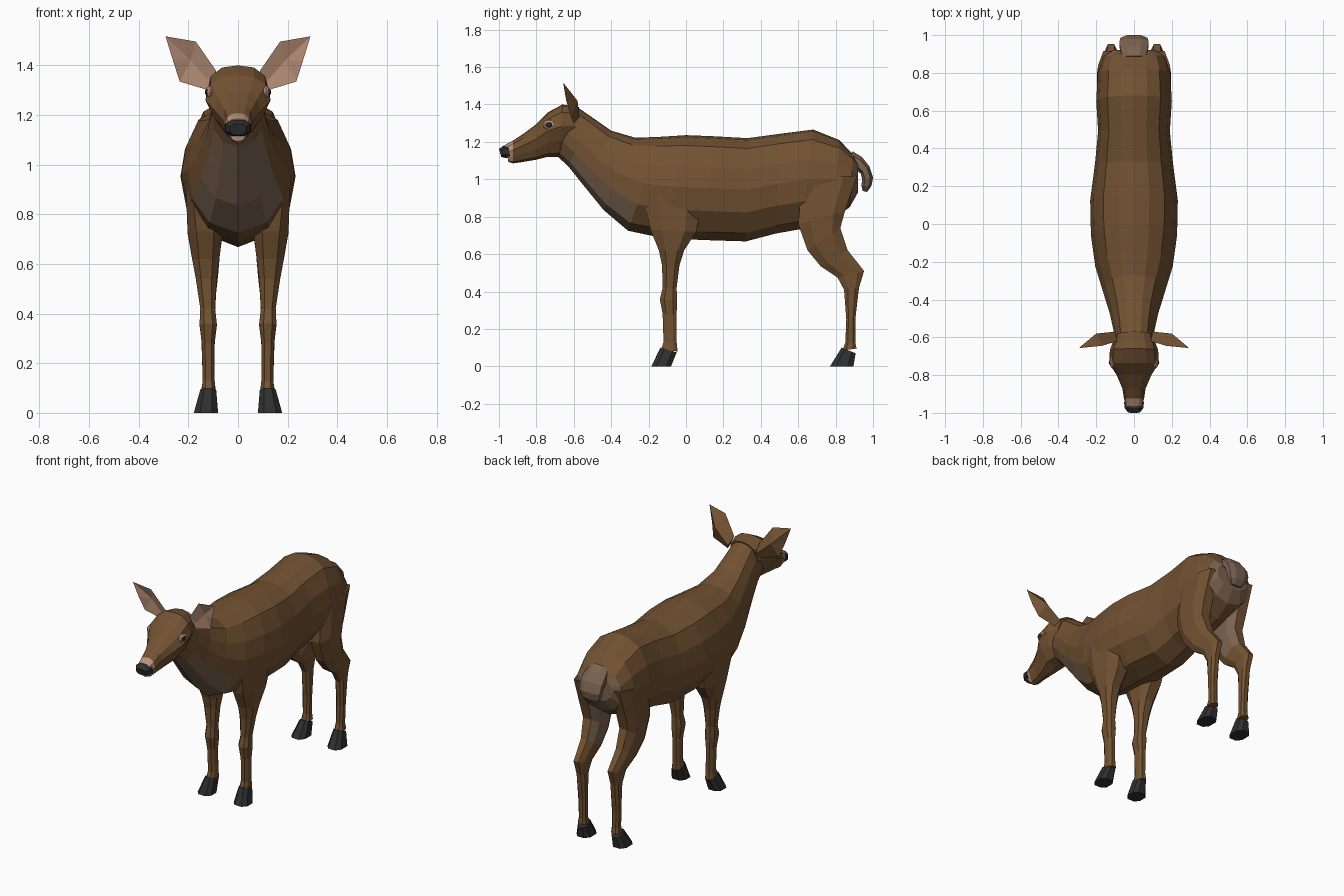
import bpy, bmesh
from mathutils import Vector


def material(name, rgb):
    m = bpy.data.materials.new(name)
    m.diffuse_color = (*rgb, 1)
    return m


BROWN = material("brown_coat", (0.17, 0.085, 0.032))
PALE = material("pale_coat", (0.20, 0.125, 0.08))
PINK = material("pink_skin", (0.50, 0.29, 0.20))
DARK = material("dark_horn", (0.028, 0.028, 0.03))

# Half cross-sections: (fraction from first edge to second, fraction of half width)
TORSO = [(0, 0), (.02, .35), (.1, .7), (.3, .92), (.5, 1), (.72, .9), (.92, .55), (1, 0)]
SKULL = [(0, 0), (.03, .5), (.15, .85), (.42, 1), (.7, .75), (.93, .45), (1, 0)]
OCTAGON = [(0, .5), (.25, 1), (.75, 1), (1, .5)]


def finish(name, bm, mats, second=None, mirror=False):
    bmesh.ops.recalc_face_normals(bm, faces=bm.faces)
    if second:
        for f in bm.faces:
            f.normal_update()
            f.material_index = int(second(f.calc_center_median(), f.normal))
    me = bpy.data.meshes.new(name)
    bm.to_mesh(me)
    bm.free()
    for m in mats:
        me.materials.append(m)
    ob = bpy.data.objects.new(name, me)
    bpy.context.collection.objects.link(ob)
    if mirror:
        ob.modifiers.new("mirror", 'MIRROR')
    return ob


def loft(name, profile, rings, mats, second=None, mirror=False):
    """Each ring: first edge (y, z), second edge (y, z), x from, x to."""
    bm = bmesh.new()
    section = profile + [(u, -w) for u, w in reversed(profile) if w]
    loops = []
    for ay, az, by, bz, x0, x1 in rings:
        xc, hw = (x0 + x1) / 2, (x1 - x0) / 2
        loops.append([bm.verts.new((xc + hw * w, ay + (by - ay) * u, az + (bz - az) * u))
                      for u, w in section])
    n = len(section)
    for a, b in zip(loops, loops[1:]):
        for i in range(n):
            j = (i + 1) % n
            bm.faces.new((a[i], a[j], b[j], b[i]))
    bm.faces.new(loops[0])
    bm.faces.new(loops[-1])
    return finish(name, bm, mats, second, mirror)


def centred(rings):
    return [(*r[:4], -r[4], r[4]) for r in rings]


# Neck and torso, with paler throat and rump patch
loft("neck_and_torso", TORSO, centred([
    (-.58, 1.385, -.69, 1.125, .10),
    (-.50, 1.33, -.63, 1.07, .108),
    (-.40, 1.26, -.55, .97, .128),
    (-.27, 1.222, -.44, .835, .165),
    (-.14, 1.227, -.31, .725, .205),
    (0, 1.236, -.12, .685, .228),
    (.15, 1.23, .10, .675, .232),
    (.33, 1.22, .32, .668, .206),
    (.50, 1.243, .48, .71, .19),
    (.68, 1.266, .62, .735, .20),
    (.82, 1.21, .78, .785, .192),
    (.895, 1.13, .875, .85, .168),
    (.92, 1.09, .92, .93, .115)]),
    [BROWN, PALE],
    lambda c, n: (c.y < -.25 and n.y < -.45) or (c.y > .86 and n.y > .6 and c.z < 1.08))

# Head, muzzle and nose
loft("head", SKULL, centred([
    (-.57, 1.385, -.62, 1.15, .10),
    (-.66, 1.40, -.68, 1.12, .128),
    (-.735, 1.36, -.74, 1.12, .131),
    (-.80, 1.295, -.80, 1.105, .092),
    (-.87, 1.243, -.87, 1.093, .062),
    (-.925, 1.207, -.925, 1.085, .053)]), [BROWN])
loft("muzzle", SKULL, centred([
    (-.925, 1.207, -.925, 1.085, .053),
    (-.965, 1.185, -.95, 1.093, .047)]), [PINK])
loft("nose", OCTAGON, centred([
    (-.95, 1.18, -.94, 1.115, .052),
    (-.975, 1.18, -.97, 1.115, .05),
    (-1.0, 1.163, -.988, 1.12, .032)]), [DARK])

# Front legs
loft("front_leg", OCTAGON, [
    (-.24, .95, .10, .95, .12, .212),
    (-.19, .73, .055, .72, .062, .203),
    (-.145, .62, -.01, .62, .075, .185),
    (-.128, .54, -.035, .54, .085, .17),
    (-.125, .42, -.05, .42, .092, .152),
    (-.14, .36, -.048, .35, .085, .155),
    (-.125, .28, -.05, .28, .094, .146),
    (-.12, .13, -.05, .13, .094, .142),
    (-.135, .085, -.045, .08, .09, .148)], [BROWN], mirror=True)

# Hind legs with pale inner thighs
loft("hind_leg", OCTAGON, [
    (.62, 1.0, .915, 1.02, .08, .19),
    (.60, .76, .85, .83, .065, .197),
    (.65, .62, .825, .74, .072, .188),
    (.72, .535, .865, .62, .08, .17),
    (.81, .475, .952, .51, .088, .155),
    (.845, .41, .925, .42, .092, .15),
    (.857, .25, .905, .25, .094, .146),
    (.852, .13, .905, .13, .094, .142),
    (.838, .085, .912, .095, .09, .148)],
    [BROWN, PALE], lambda c, n: c.z > .6 and n.x < -.4, mirror=True)

# Hooves
for part, top, base in (("front", (-.137, .10, -.05, .075), (-.185, 0, -.08, 0)),
                        ("hind", (.832, .10, .907, .07), (.77, 0, .895, 0))):
    loft(part + "_hoof", OCTAGON, [(*top, .088, .152), (*base, .08, .178)],
         [DARK], mirror=True)

# Short drooping tail
loft("tail", OCTAGON, centred([
    (.89, 1.15, .87, 1.07, .06),
    (.94, 1.12, .91, 1.05, .075),
    (.98, 1.07, .935, 1.03, .076),
    (1.0, 1.01, .942, 1.0, .072),
    (.992, .965, .938, .965, .06),
    (.968, .932, .945, .938, .038)]), [PALE])

# Ears: rim joined to a back ridge (coat) and a recessed front (skin)
RIM = [(.088, -.62, 1.378), (.17, -.645, 1.496), (.292, -.657, 1.517),
       (.262, -.64, 1.42), (.235, -.615, 1.335), (.12, -.60, 1.30)]


def ear_side(name, low, high, mat):
    bm = bmesh.new()
    r = [bm.verts.new(p) for p in RIM]
    a, b = bm.verts.new(low), bm.verts.new(high)
    for f in ((r[0], r[1], b, a), (r[1], r[2], b), (r[2], r[3], b),
              (r[3], r[4], b), (r[4], r[5], a, b), (r[5], r[0], a)):
        bm.faces.new(f)
    return finish(name, bm, [mat], mirror=True)


ear_side("ear_back", (.10, -.57, 1.335), (.20, -.58, 1.42), BROWN)
ear_side("ear_inside", (.12, -.605, 1.34), (.19, -.612, 1.42), PINK)


# Eyes
def eye(name, centre, size, mat):
    bm = bmesh.new()
    bmesh.ops.create_uvsphere(bm, u_segments=8, v_segments=6, radius=1)
    for v in bm.verts:
        v.co = Vector(centre) + Vector([c * s for c, s in zip(v.co, size)])
    finish(name, bm, [mat], mirror=True)


eye("eyelid", (.113, -.73, 1.292), (.016, .036, .027), PINK)
eye("eye", (.118, -.732, 1.292), (.016, .021, .016), DARK)
